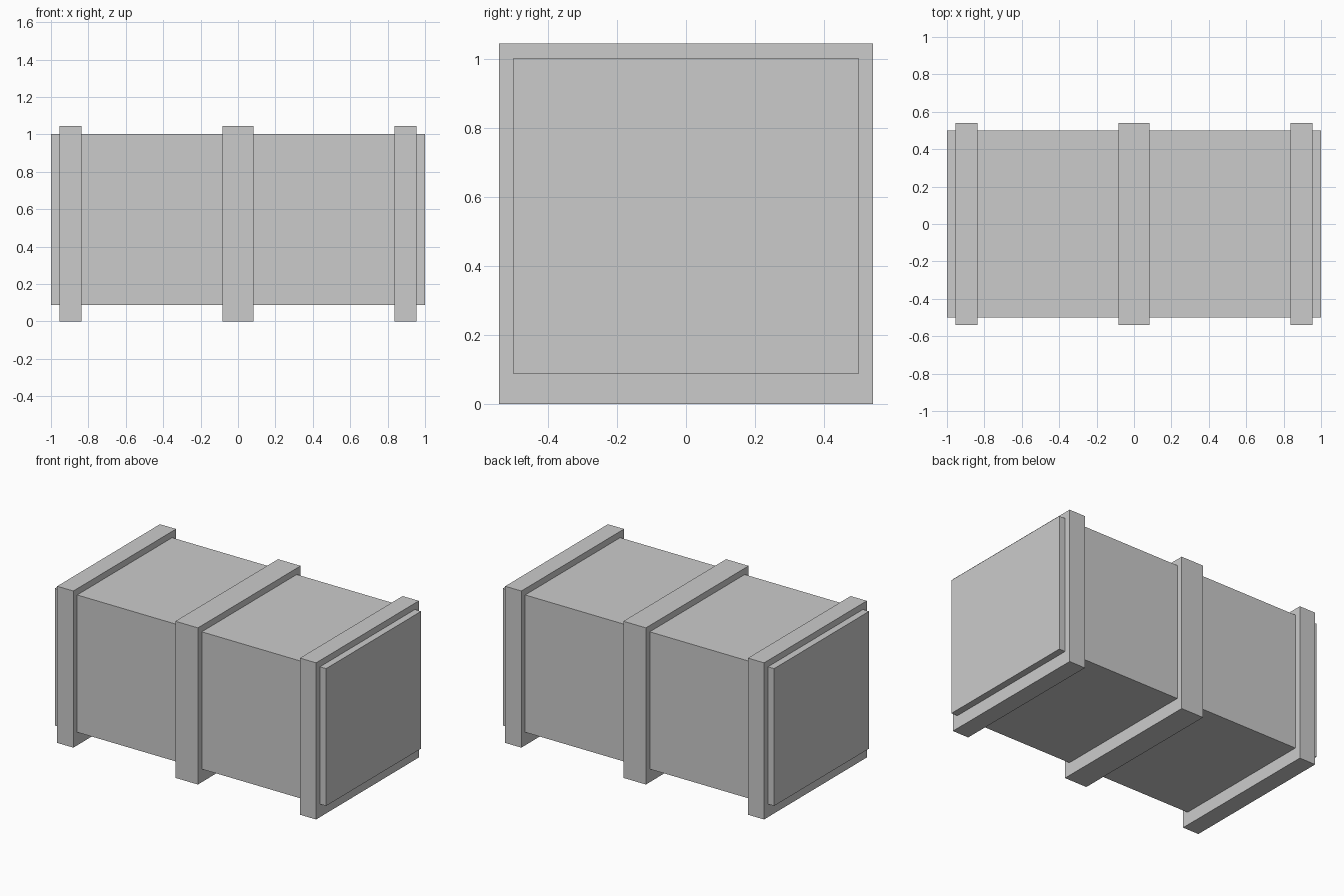
import bpy

cube = bpy.data.objects.get("Cube")
if cube:
    bpy.data.objects.remove(cube, do_unlink=True)

# Single plain grey finish
grey = bpy.data.materials.new("plain grey")
grey.use_nodes = True
colour = (0.6, 0.6, 0.6, 1)
grey.diffuse_color = colour
grey.node_tree.nodes["Principled BSDF"].inputs["Base Color"].default_value = colour


def box(name, x, width, depth, bottom, top):
    """Flat-faced box centred on y = 0, spanning bottom to top."""
    bpy.ops.mesh.primitive_cube_add(size=1, location=(x, 0, (bottom + top) / 2))
    obj = bpy.context.object
    obj.name = name
    obj.scale = (width, depth, top - bottom)
    bpy.ops.object.transform_apply(location=False, rotation=False, scale=True)
    obj.data.materials.append(grey)
    return obj


# Crate body, held off the ground by the bands
box("crate_body", 0, 2, 1, 0.087, 1.002)

# Raised bands around the crate, wider in the middle
for name, x, width in (("right_band", -0.895, 0.119),
                       ("middle_band", 0, 0.166),
                       ("left_band", 0.895, 0.119)):
    box(name, x, width, 1.082, 0, 1.044)
